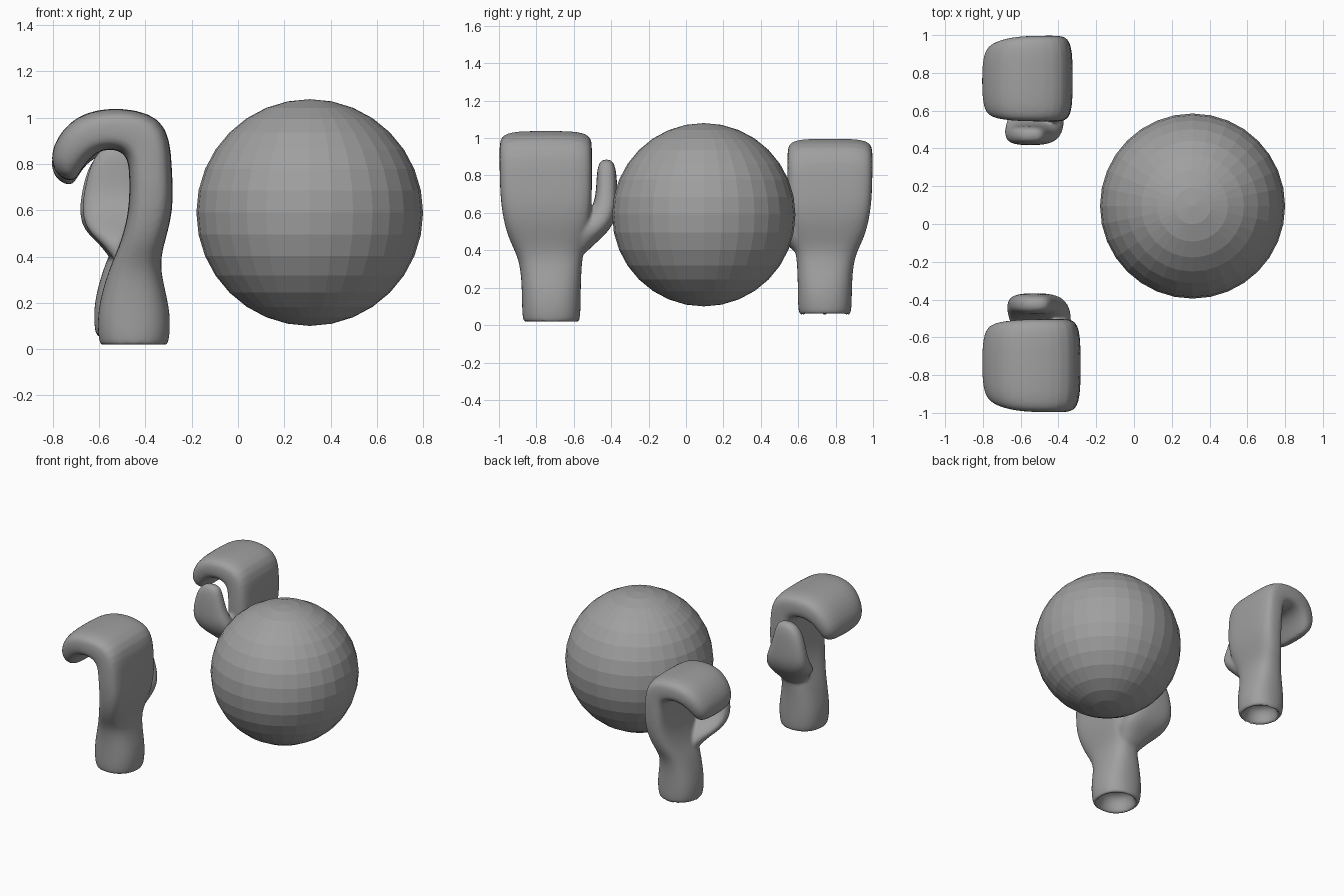
import bpy, bmesh, math

cube = bpy.data.objects.get("Cube")
if cube:
    bpy.data.objects.remove(cube, do_unlink=True)

grey = bpy.data.materials.new("plain grey")
grey.use_nodes = True
grey.diffuse_color = (0.35, 0.35, 0.35, 1)
grey.node_tree.nodes["Principled BSDF"].inputs["Base Color"].default_value = (0.35, 0.35, 0.35, 1)

SIDES = 16

# Each section: inner x, inner z, outer x, outer z, low y, high y, squareness
HAND = [
    (-0.56, 0.14, -0.35, 0.14, -0.82, -0.62, 1.0),    # cavity floor
    (-0.57, 0.03, -0.33, 0.03, -0.84, -0.60, 1.0),
    (-0.595, 0.0, -0.305, 0.0, -0.87, -0.57, 0.9),    # cuff rim
    (-0.61, 0.06, -0.29, 0.06, -0.88, -0.56, 0.85),
    (-0.61, 0.18, -0.29, 0.18, -0.88, -0.56, 0.8),
    (-0.56, 0.35, -0.34, 0.35, -0.89, -0.555, 0.75),  # narrow wrist
    (-0.51, 0.45, -0.32, 0.45, -0.95, -0.53, 0.65),
    (-0.47, 0.60, -0.275, 0.60, -0.99, -0.50, 0.55),  # palm
    (-0.47, 0.76, -0.285, 0.79, -1.0, -0.50, 0.5),
    (-0.48, 0.85, -0.30, 1.02, -1.0, -0.50, 0.5),     # knuckles
    (-0.57, 0.87, -0.58, 1.055, -1.0, -0.50, 0.5),
    (-0.64, 0.83, -0.74, 0.99, -0.98, -0.51, 0.6),    # curled fingers
    (-0.69, 0.75, -0.825, 0.84, -0.94, -0.53, 0.7),
    (-0.71, 0.72, -0.78, 0.74, -0.88, -0.59, 0.8),
]
THUMB = [
    (-0.51, 0.34, -0.38, 0.34, -0.72, -0.58, 0.9),
    (-0.57, 0.44, -0.35, 0.44, -0.68, -0.48, 0.8),
    (-0.66, 0.51, -0.32, 0.51, -0.62, -0.40, 0.75),
    (-0.68, 0.60, -0.35, 0.60, -0.51, -0.365, 0.7),
    (-0.665, 0.70, -0.40, 0.70, -0.48, -0.365, 0.7),
    (-0.635, 0.82, -0.43, 0.82, -0.48, -0.37, 0.7),
    (-0.57, 0.89, -0.46, 0.89, -0.46, -0.39, 0.8),
]


def power(v, p):
    return math.copysign(abs(v) ** p, v)


def loft(bm, sections):
    """Skin rounded cross-sections and close both ends."""
    rings = []
    for xi, zi, xo, zo, y0, y1, p in sections:
        ring = []
        for i in range(SIDES):
            a = math.tau * (i + 0.5) / SIDES
            u, v = power(math.cos(a), p), power(math.sin(a), p)
            ring.append(bm.verts.new((
                (xi + xo) / 2 + u * (xo - xi) / 2,
                (y0 + y1) / 2 + v * (y1 - y0) / 2,
                (zi + zo) / 2 + u * (zo - zi) / 2)))
        rings.append(ring)
    for a, b in zip(rings, rings[1:]):
        for i in range(SIDES):
            j = (i + 1) % SIDES
            bm.faces.new((a[i], a[j], b[j], b[i]))
    bm.faces.new(rings[0][::-1])
    bm.faces.new(rings[-1])


def glove(name, size, flip):
    bm = bmesh.new()
    loft(bm, HAND)
    loft(bm, THUMB)
    # Keep the outer fingertip and far edge in place while resizing
    for v in bm.verts:
        v.co.x = -0.81 + (v.co.x + 0.81) * size
        v.co.y = (-1 + (v.co.y + 1) * size) * flip
        v.co.z = 0.52 + (v.co.z - 0.52) * size
    bmesh.ops.recalc_face_normals(bm, faces=bm.faces)
    mesh = bpy.data.meshes.new(name)
    bm.to_mesh(mesh)
    bm.free()
    mesh.materials.append(grey)
    ob = bpy.data.objects.new(name, mesh)
    bpy.context.collection.objects.link(ob)
    ob.modifiers.new("round", 'SUBSURF').levels = 2
    ob.modifiers["round"].render_levels = 2
    # Fuse the thumb into the hand and soften the join
    fuse = ob.modifiers.new("fuse", 'REMESH')
    fuse.mode = 'VOXEL'
    fuse.voxel_size = 0.011
    fuse.use_smooth_shade = True
    soft = ob.modifiers.new("soften", 'SMOOTH')
    soft.factor = 0.5
    soft.iterations = 6


glove("front_glove", 1.0, 1)
glove("back_glove", 0.92, -1)

# Faceted ball
bpy.ops.mesh.primitive_uv_sphere_add(segments=32, ring_count=16, radius=0.49,
                                     location=(0.31, 0.095, 0.59))
ball = bpy.context.object
ball.name = "ball"
ball.data.materials.append(grey)
